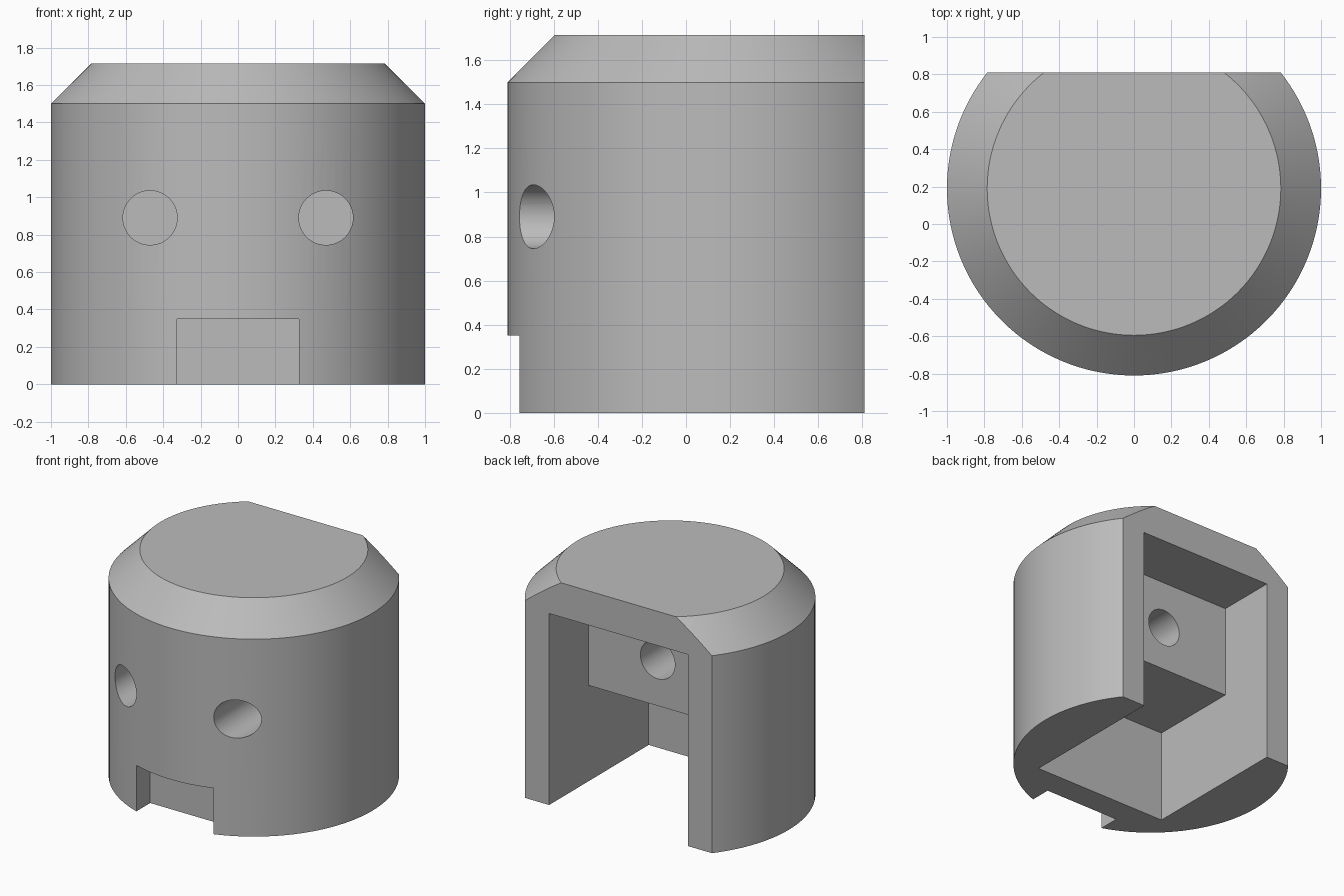
import bpy
import bmesh
import math
from mathutils import Matrix, Vector

if "Cube" in bpy.data.objects:
    bpy.data.objects.remove(bpy.data.objects["Cube"], do_unlink=True)

AXIS_Y = 0.19       # centre of the round wall
BACK_Y = 0.81       # flat open back
SIDES = 128

grey = bpy.data.materials.new("plain grey")
grey.use_nodes = True
grey.diffuse_color = (0.5, 0.5, 0.5, 1)
grey.node_tree.nodes["Principled BSDF"].inputs["Base Color"].default_value = (0.5, 0.5, 0.5, 1)


def add_object(name, bm):
    bmesh.ops.recalc_face_normals(bm, faces=bm.faces)
    mesh = bpy.data.meshes.new(name)
    bm.to_mesh(mesh)
    bm.free()
    mesh.materials.append(grey)
    obj = bpy.data.objects.new(name, mesh)
    bpy.context.collection.objects.link(obj)
    return obj


def box(name, low, high):
    bm = bmesh.new()
    low, high = Vector(low), Vector(high)
    bmesh.ops.create_cube(bm, size=1, matrix=Matrix.Translation((low + high) / 2)
                          @ Matrix.Diagonal((*(high - low), 1)))
    return add_object(name, bm)


def bore(name, x, z, y0, y1, radius=0.145):
    bm = bmesh.new()
    bmesh.ops.create_cone(bm, cap_ends=True, segments=64, radius1=radius, radius2=radius,
                          depth=y1 - y0, matrix=Matrix.Translation((x, (y0 + y1) / 2, z))
                          @ Matrix.Rotation(math.pi / 2, 4, "X"))
    return add_object(name, bm)


def extruded_profile(name, points, half_width):
    # Side profile (y, z) swept across x
    bm = bmesh.new()
    face = bm.faces.new([bm.verts.new((-half_width, y, z)) for y, z in points])
    new = bmesh.ops.extrude_face_region(bm, geom=[face], use_keep_orig=True)["geom"]
    bmesh.ops.translate(bm, vec=(2 * half_width, 0, 0),
                        verts=[v for v in new if isinstance(v, bmesh.types.BMVert)])
    return add_object(name, bm)


# Round body with a chamfered top rim
bm = bmesh.new()
bmesh.ops.create_cone(bm, cap_ends=True, segments=SIDES, radius1=1, radius2=1, depth=1.5,
                      matrix=Matrix.Translation((0, AXIS_Y, 0.75)))
top = max(bm.faces, key=lambda f: f.calc_center_median().z)
top = bmesh.ops.extrude_discrete_faces(bm, faces=[top])["faces"][0]
for v in top.verts:
    v.co = (v.co.x * 0.785, AXIS_Y + (v.co.y - AXIS_Y) * 0.785, 1.715)
body = add_object("housing_body", bm)

# Flat back, stepped cavity, front notch and blind holes
cutters = [
    box("back_cutter", (-2, BACK_Y, -1), (2, 2, 3)),
    extruded_profile("cavity_cutter", [(1.5, -0.5), (-0.385, -0.5), (-0.385, 0.73),
                                       (0.34, 0.73), (0.34, 1.455), (1.5, 1.455)], 0.583),
    box("notch_cutter", (-0.325, -1.5, -0.5), (0.325, -0.59, 0.35)),
    bore("rear_hole_cutter", 0, 1.08, -0.16, 0.5),
]
for side in (-1, 1):
    cutters.append(bore("front_hole_cutter", side * 0.47, 0.89, -1.2, -0.1))

bpy.ops.object.select_all(action="DESELECT")
bpy.context.view_layer.objects.active = body
body.select_set(True)
for cutter in cutters:
    cutter.hide_render = True
    mod = body.modifiers.new(cutter.name, "BOOLEAN")
    mod.operation = "DIFFERENCE"
    mod.solver = "EXACT"
    mod.object = cutter
    bpy.ops.object.modifier_apply(modifier=mod.name)
for cutter in cutters:
    bpy.data.objects.remove(cutter, do_unlink=True)

bpy.ops.object.shade_smooth_by_angle(angle=math.radians(25))
